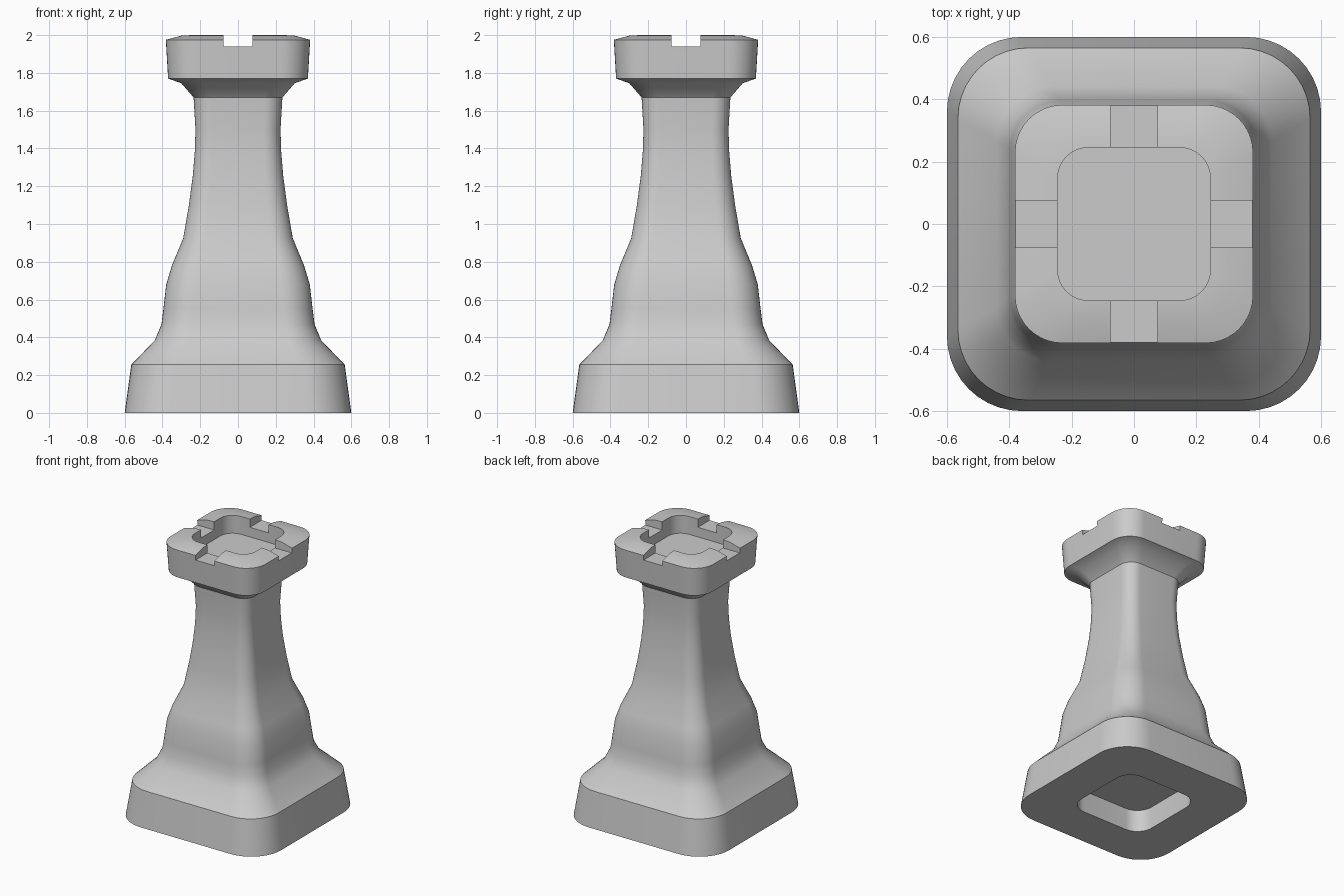
import bpy, bmesh, math

cube = bpy.data.objects.get("Cube")
if cube:
    bpy.data.objects.remove(cube, do_unlink=True)

grey = bpy.data.materials.new("plain grey")
grey.use_nodes = True
colour = (0.6, 0.6, 0.6, 1)
grey.diffuse_color = colour
grey.node_tree.nodes["Principled BSDF"].inputs["Base Color"].default_value = colour

CORNER_STEPS = 10
ROUNDING = 0.4


def rounded_square(half):
    """Outline of a square with rounded corners."""
    radius = half * ROUNDING
    centre = half - radius
    points = []
    for quarter in range(4):
        middle = math.radians(45 + 90 * quarter)
        cx = math.copysign(centre, math.cos(middle))
        cy = math.copysign(centre, math.sin(middle))
        for step in range(CORNER_STEPS + 1):
            a = math.pi / 2 * (quarter + step / CORNER_STEPS)
            points.append((cx + radius * math.cos(a), cy + radius * math.sin(a)))
    return points


def loft(name, profile):
    """Skin rounded squares of (half width, height) and cap both ends."""
    bm = bmesh.new()
    rings = [[bm.verts.new((x, y, z)) for x, y in rounded_square(w)] for w, z in profile]
    n = len(rings[0])
    for low, high in zip(rings, rings[1:]):
        for i in range(n):
            j = (i + 1) % n
            bm.faces.new((low[i], low[j], high[j], high[i]))
    bm.faces.new(rings[0][::-1])
    bm.faces.new(rings[-1])
    bmesh.ops.recalc_face_normals(bm, faces=bm.faces)
    mesh = bpy.data.meshes.new(name)
    bm.to_mesh(mesh)
    bm.free()
    obj = bpy.data.objects.new(name, mesh)
    bpy.context.collection.objects.link(obj)
    mesh.materials.append(grey)
    return obj


# Profile sections, running from the hollow underneath to the recess on top
hollow = [(0.30, 0.16), (0.30, 0)]
base = [(0.60, 0), (0.565, 0.255), (0.44, 0.385)]
body = [(0.405, 0.47), (0.395, 0.55), (0.38, 0.68), (0.35, 0.78), (0.29, 0.925),
        (0.26, 1.1), (0.24, 1.25), (0.229, 1.38), (0.225, 1.5), (0.235, 1.67)]
head = [(0.30, 1.745), (0.37, 1.77), (0.382, 1.975), (0.30, 1.997), (0.245, 2.0)]
recess = [(0.245, 1.87)]
tower = loft("tower", hollow + base + body + head + recess)

# Four notches through the rim, cut by two crossing bars
for turn in (0, math.pi / 2):
    bpy.ops.mesh.primitive_cube_add(size=1, location=(0, 0, 2.04), rotation=(0, 0, turn))
    cutter = bpy.context.object
    cutter.name = "notch_cutter"
    cutter.scale = (0.152, 1, 0.2)
    cutter.hide_render = True
    cutter.data.materials.append(grey)
    cut = tower.modifiers.new("notch", "BOOLEAN")
    cut.operation = "DIFFERENCE"
    cut.solver = "EXACT"
    cut.object = cutter
    bpy.context.view_layer.objects.active = tower
    bpy.ops.object.modifier_apply(modifier=cut.name)
    bpy.data.objects.remove(cutter, do_unlink=True)

bpy.ops.object.select_all(action="DESELECT")
tower.select_set(True)
bpy.context.view_layer.objects.active = tower
bpy.ops.object.shade_smooth_by_angle(angle=math.radians(30))
